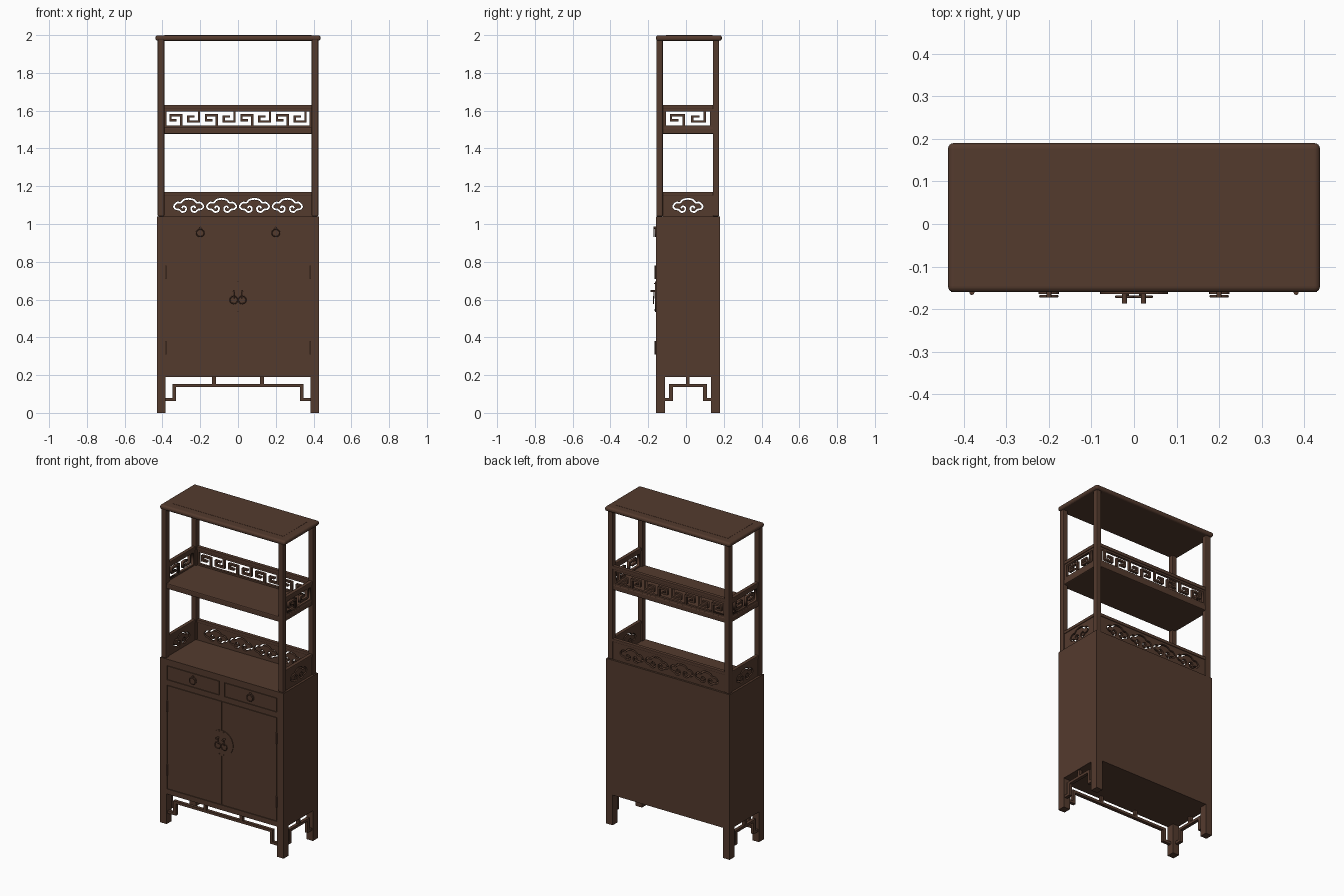
import bpy, bmesh, math
from mathutils import Vector, Matrix

cube = bpy.data.objects.get("Cube")
if cube:
    bpy.data.objects.remove(cube, do_unlink=True)

wood = bpy.data.materials.new("dark brown wood")
wood.use_nodes = True
COLOUR = (0.088, 0.043, 0.027, 1)
wood.diffuse_color = COLOUR
wood.node_tree.nodes["Principled BSDF"].inputs["Base Color"].default_value = COLOUR


def add_mesh(name, mesh):
    obj = bpy.data.objects.new(name, mesh)
    if not mesh.materials:
        mesh.materials.append(wood)
    bpy.context.collection.objects.link(obj)
    return obj


def box(name, x, y, z, bevel=0, segments=2):
    """Box from (min, max) pairs, optionally with rounded edges."""
    bm = bmesh.new()
    bmesh.ops.create_cube(bm, size=1)
    for v in bm.verts:
        v.co = [r[0] if c < 0 else r[1] for c, r in zip(v.co, (x, y, z))]
    if bevel:
        bmesh.ops.bevel(bm, geom=bm.edges[:], offset=bevel, segments=segments,
                        profile=0.5, affect='EDGES')
    mesh = bpy.data.meshes.new(name)
    bm.to_mesh(mesh)
    bm.free()
    return add_mesh(name, mesh)


def rod(name, loc, radius, depth, along_y=True, sides=16):
    bm = bmesh.new()
    bmesh.ops.create_cone(bm, cap_ends=True, segments=sides, radius1=radius,
                          radius2=radius, depth=depth)
    turn = Matrix.Rotation(math.pi / 2 if along_y else 0, 4, 'X')
    bm.transform(Matrix.Translation(loc) @ turn)
    mesh = bpy.data.meshes.new(name)
    bm.to_mesh(mesh)
    bm.free()
    return add_mesh(name, mesh)


def ring(name, loc, radius):
    bpy.ops.mesh.primitive_torus_add(location=loc, rotation=(math.pi / 2, 0, 0),
                                     major_radius=radius, minor_radius=0.003,
                                     major_segments=20, minor_segments=6)
    obj = bpy.context.object
    obj.name = name
    obj.data.materials.append(wood)
    bpy.ops.object.shade_smooth()


def ribbon(points, half):
    """Closed outline of a strip that follows an open path."""
    pts = [Vector(p) for p in points]
    normals = [Vector((a.y - b.y, b.x - a.x)).normalized() for a, b in zip(pts, pts[1:])]
    left, right = [], []
    for i, p in enumerate(pts):
        n1, n2 = normals[max(i - 1, 0)], normals[min(i, len(normals) - 1)]
        offset = (n1 + n2) / (1 + n1.dot(n2)) * half
        left.append(p + offset)
        right.append(p - offset)
    return left + right[::-1]


def smooth(points, steps=4):
    """Catmull-Rom samples through the points."""
    p = [Vector(q) for q in points]
    p = [2 * p[0] - p[1]] + p + [2 * p[-1] - p[-2]]
    out = []
    for a, b, c, d in zip(p, p[1:], p[2:], p[3:]):
        for k in range(steps):
            t = k / steps
            out.append(0.5 * (2 * b + (c - a) * t + (2 * a - 5 * b + 4 * c - d) * t * t
                              + (3 * b - a - 3 * c + d) * t ** 3))
    return out + [p[-2]]


def rect(w, z0, z1):
    return [(-w, z0), (w, z0), (w, z1), (-w, z1)]


def fretwork(name, outlines, loc, sideways=False, thick=0.016):
    """Flat filled outlines, inner ones becoming holes, stood upright."""
    curve = bpy.data.curves.new(name, 'CURVE')
    curve.dimensions = '2D'
    curve.fill_mode = 'BOTH'
    curve.extrude = thick / 2
    for outline in outlines:
        s = curve.splines.new('POLY')
        s.points.add(len(outline) - 1)
        for point, co in zip(s.points, outline):
            point.co = (co[0], co[1], 0, 1)
        s.use_cyclic_u = True
    temp = bpy.data.objects.new(name + "_curve", curve)
    bpy.context.collection.objects.link(temp)
    bpy.context.view_layer.update()
    deps = bpy.context.evaluated_depsgraph_get()
    mesh = bpy.data.meshes.new_from_object(temp.evaluated_get(deps))
    bpy.data.objects.remove(temp, do_unlink=True)
    obj = add_mesh(name, mesh)
    obj.location = loc
    obj.rotation_euler = (math.pi / 2, 0, math.pi / 2 if sideways else 0)


def clouds(count, pitch):
    """Scrolling cloud slots."""
    half = [(0, .075), (.026, .07), (.042, .055), (.062, .055), (.078, .036), (.068, .021),
            (.05, .018), (.036, .006), (.018, .01), (.014, .028), (.028, .036), (.036, .025)]
    path = smooth([(-x, z) for x, z in half[:0:-1]] + half)
    return [ribbon([(p.x + (i - (count - 1) / 2) * pitch, p.y) for p in path], 0.0045)
            for i in range(count)]


def key_bars(count, pitch, height):
    """Hooked key pattern, alternately rising and hanging."""
    hook = [(.3, 0), (.3, .72), (-.3, .72), (-.3, .36), (.05, .36)]
    bars = []
    for i in range(count):
        cx = (i - (count - 1) / 2) * pitch
        flip = i % 2
        bars.append(ribbon([(cx + x * pitch, (1 - z if flip else z) * height)
                            for x, z in hook], 0.006))
    return bars


MID = 0.01  # depth centre of the carcass
# Cabinet carcass with a framed front
box("cabinet_body", (-.43, .43), (-.154, .18), (.19, 1.04))
for s in (-1, 1):
    side = "left" if s > 0 else "right"
    span = lambda a, b: tuple(sorted((s * a, s * b)))
    box(side + "_stile", span(.383, .43), (-.16, -.15), (.19, 1.04))
    box(side + "_drawer", span(.02, .38), (-.16, -.15), (.913, .997))
    box(side + "_door", span(.0015, .38), (-.16, -.15), (.225, .874))
    for depth, y in (("front", (-.16, -.112)), ("back", (.132, .18))):
        box(f"{side}_{depth}_leg", span(.385, .43), y, (0, .19))
    for depth, y in (("front", (-.157, -.123)), ("back", (.142, .176))):
        box(f"{side}_{depth}_post", span(.39, .425), y, (1.04, 1.98), .006)
    # Door and drawer hardware
    rod(side + "_door_knob", (s * .022, -.174, .645), .006, .026)
    ring(side + "_door_pull", (s * .022, -.171, .598), .02)
    rod(side + "_pull_hanger", (s * .022, -.17, .626), .003, .04, False, 8)
    rod(side + "_drawer_plate", (s * .2, -.162, .955), .024, .004)
    rod(side + "_drawer_knob", (s * .2, -.166, .98), .006, .014)
    ring(side + "_drawer_pull", (s * .2, -.17, .953), .02)
    for z in (.345, .745):
        rod(side + "_hinge", (s * .381, -.161, z), .006, .07, False, 8)
    for z in (.545, .685):
        rod(side + "_plate_stud", (s * .015, -.165, z), .003, .008, True, 8)
    # Apron lattice on each side
    x = span(.403, .423)
    box(side + "_apron_rail", x, (-.09, .11), (.138, .154))
    box(side + "_apron_strut", x, (MID - .009, MID + .009), (.154, .19))
    for e in (-1, 1):
        ends = lambda a, b: tuple(sorted((MID + e * a, MID + e * b)))
        box(side + "_apron_drop", x, ends(.08, .1), (.064, .138))
        box(side + "_apron_foot", x, ends(.1, .125), (.064, .08))
    # Front apron, mirrored half
    y = (-.15, -.13)
    box(side + "_front_apron_drop", span(.327, .347), y, (.064, .138))
    box(side + "_front_apron_foot", span(.347, .388), y, (.064, .08))
    box(side + "_front_apron_strut", span(.117, .137), y, (.154, .19))
    # Side galleries above the cabinet and the middle shelf
    x = s * .408
    fretwork(side + "_cloud_panel", [rect(.135, 1.04, 1.155)] +
             [[(p[0], p[1] + 1.058) for p in c] for c in clouds(1, .174)], (x, MID, 0), True)
    fretwork(side + "_key_frame", [rect(.135, 1.5, 1.612), rect(.116, 1.522, 1.596)],
             (x, MID, 0), True)
    fretwork(side + "_key_bars", key_bars(2, .112, .074), (x, MID, 1.522), True)
    for z in ((1.15, 1.17), (1.608, 1.63)):
        box(side + "_gallery_rail", span(.396, .42), (-.125, .145), z, .004)

box("front_top_rail", (-.383, .383), (-.16, -.15), (1.0, 1.04))
box("front_middle_rail", (-.383, .383), (-.16, -.15), (.877, .91))
box("front_drawer_divider", (-.017, .017), (-.16, -.15), (.91, 1.0))
box("front_bottom_rail", (-.383, .383), (-.16, -.15), (.19, .222))
box("front_apron_rail", (-.347, .347), (-.15, -.13), (.138, .154))
rod("round_lock_plate", (0, -.162, .615), .08, .004, True, 32)

# Back galleries
BACK = .16
fretwork("back_cloud_panel", [rect(.395, 1.04, 1.155)] +
         [[(p[0], p[1] + 1.058) for p in c] for c in clouds(4, .174)], (0, BACK, 0))
fretwork("back_key_frame", [rect(.395, 1.5, 1.612), rect(.378, 1.522, 1.596)], (0, BACK, 0))
fretwork("back_key_bars", key_bars(8, .094, .074), (0, BACK, 1.522))
for z in ((1.15, 1.17), (1.608, 1.63)):
    box("back_gallery_rail", (-.395, .395), (.148, .172), z, .004)

# Middle shelf and overhanging top
box("middle_shelf", (-.418, .418), (-.152, .17), (1.477, 1.512), .006)
box("top_board", (-.437, .437), (-.16, .19), (1.97, 1.999), .013, 4)
box("top_inset_panel", (-.39, .39), (-.106, .139), (1.98, 2.0))
